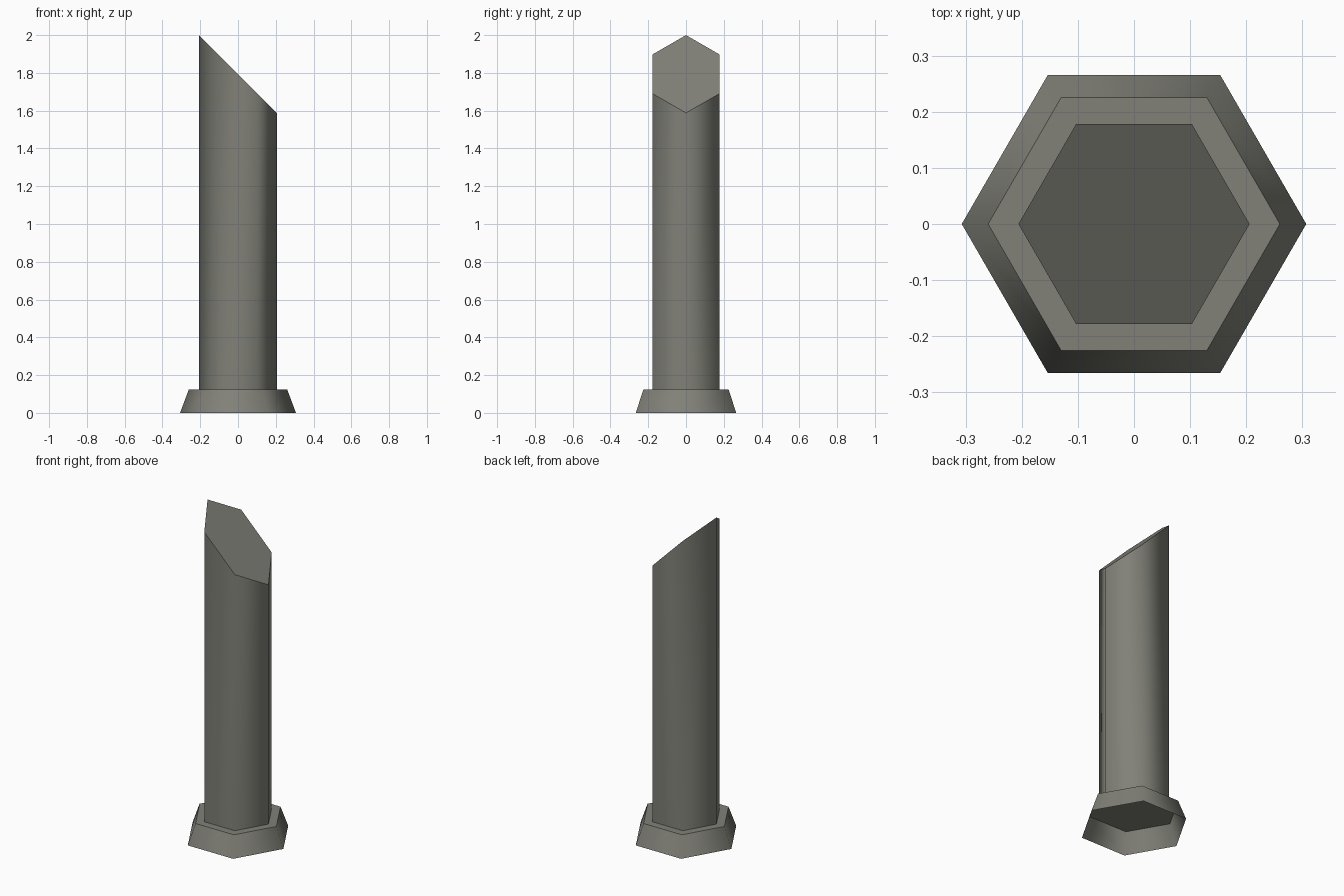
import bpy, bmesh, math

if "Cube" in bpy.data.objects:
    bpy.data.objects.remove(bpy.data.objects["Cube"])

stone = bpy.data.materials.new("grey_stone")
stone.diffuse_color = (0.22, 0.22, 0.19, 1)
stone.use_nodes = True
stone.node_tree.nodes["Principled BSDF"].inputs["Base Color"].default_value = stone.diffuse_color


def hexagon(bm, radius, height):
    """Ring of six verts with corners on the x axis; height is a function of x."""
    ring = []
    for i in range(6):
        a = i * math.pi / 3
        x, y = radius * math.cos(a), radius * math.sin(a)
        ring.append(bm.verts.new((x, y, height(x))))
    return ring


def hex_prism(name, r0, h0, r1, h1):
    """Open-bottomed hexagonal prism: smooth sides and a sharp flat cap."""
    bm = bmesh.new()
    low, high = hexagon(bm, r0, h0), hexagon(bm, r1, h1)
    for i in range(6):
        j = (i + 1) % 6
        bm.faces.new((low[i], low[j], high[j], high[i])).smooth = True
    cap = bm.faces.new(high)
    for e in cap.edges:
        e.smooth = False
    mesh = bpy.data.meshes.new(name)
    bm.to_mesh(mesh)
    bm.free()
    mesh.materials.append(stone)
    obj = bpy.data.objects.new(name, mesh)
    bpy.context.collection.objects.link(obj)
    return obj


BASE_TOP = 0.125
# Flared foot, hollow underneath
hex_prism("base", 0.307, lambda x: 0.0, 0.26, lambda x: BASE_TOP)
# Tall column with a top cut at 45 degrees
hex_prism("column", 0.206, lambda x: BASE_TOP, 0.206, lambda x: 1.794 - x)
